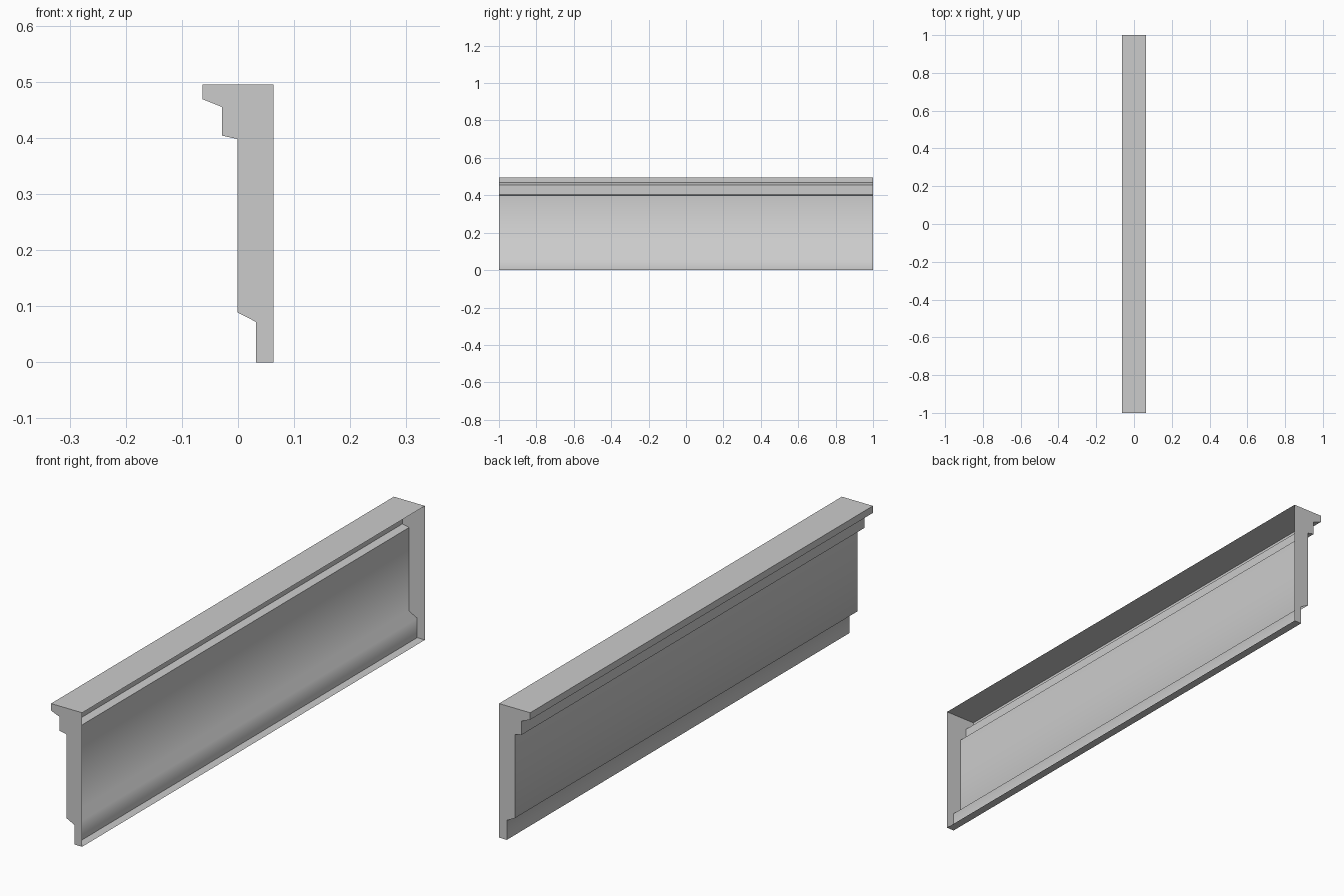
import bpy
import bmesh
import math

cube = bpy.data.objects.get("Cube")
if cube:
    bpy.data.objects.remove(cube, do_unlink=True)

# One plain grey for the whole moulding
grey = bpy.data.materials.new("light_grey")
grey.use_nodes = True
colour = (0.6, 0.6, 0.6, 1.0)
grey.diffuse_color = colour
grey.node_tree.nodes["Principled BSDF"].inputs["Base Color"].default_value = colour

HALF_LENGTH = 1.0
BACK = 0.0635

# Moulding cross-section (x, z), from the open back's bottom edge round to its top
profile = [
    (BACK, 0), (0.032, 0), (0.032, 0.072), (-0.001, 0.089),
    (-0.001, 0.398), (-0.0285, 0.404), (-0.0285, 0.455),
    (-BACK, 0.469), (-BACK, 0.495), (BACK, 0.495),
]

bm = bmesh.new()
front = [bm.verts.new((x, -HALF_LENGTH, z)) for x, z in profile]
rear = [bm.verts.new((x, HALF_LENGTH, z)) for x, z in profile]

# Long faces; the wall side (+x) stays open
for i in range(len(profile) - 1):
    bm.faces.new((front[i], front[i + 1], rear[i + 1], rear[i]))

# End caps
bm.faces.new(front[::-1])
bm.faces.new(rear)
bm.normal_update()

# Make the faces point outwards, judged by the top face
top = max(bm.faces, key=lambda f: f.calc_center_median().z)
bmesh.ops.recalc_face_normals(bm, faces=bm.faces)
if top.normal.z < 0:
    bmesh.ops.reverse_faces(bm, faces=bm.faces)

mesh = bpy.data.meshes.new("cornice_moulding")
bm.to_mesh(mesh)
bm.free()
mesh.materials.append(grey)

moulding = bpy.data.objects.new("cornice_moulding", mesh)
bpy.context.collection.objects.link(moulding)

# Soften only the lower step; the other steps stay crisp
bpy.ops.object.select_all(action="DESELECT")
moulding.select_set(True)
bpy.context.view_layer.objects.active = moulding
bpy.ops.object.shade_smooth_by_angle(angle=math.radians(65))
